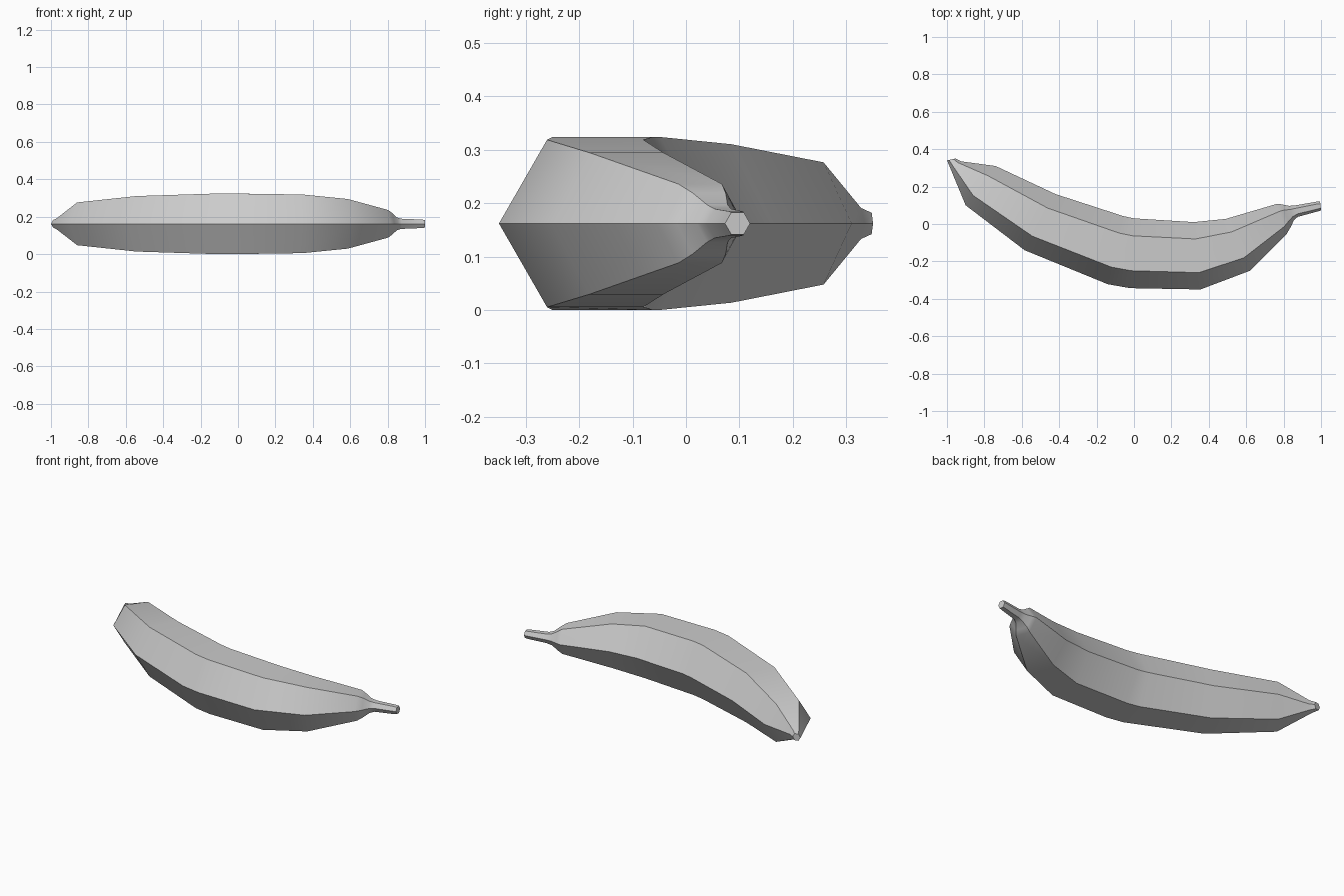
import bpy, bmesh, math
from mathutils import Vector

if "Cube" in bpy.data.objects:
    bpy.data.objects.remove(bpy.data.objects["Cube"])

# Each ring: outer (convex side) x, y and inner (concave side) x, y
rings = [
    (-1.0, 0.34, -0.955, 0.35), (-0.985, 0.305, -0.925, 0.335),
    (-0.90, 0.10, -0.74, 0.31), (-0.585, -0.14, -0.42, 0.16),
    (-0.14, -0.322, -0.06, 0.043), (-0.02, -0.343, 0.0, 0.03),
    (0.355, -0.35, 0.32, 0.01), (0.62, -0.25, 0.49, 0.027),
    (0.815, -0.055, 0.765, 0.108), (0.837, -0.018, 0.79, 0.105),
    (0.855, 0.02, 0.83, 0.097), (0.875, 0.038, 0.865, 0.1),
    (0.985, 0.068, 0.98, 0.12), (1.0, 0.073, 0.995, 0.12),
]
SIDES = 6
MID_Z = 0.162

# Hexagonal banana body, lofted from dark tip to stem
bm = bmesh.new()
loops = []
for ox, oy, ix, iy in rings:
    outer, inner = Vector((ox, oy, MID_Z)), Vector((ix, iy, MID_Z))
    centre, arm = (outer + inner) / 2, (outer - inner) / 2
    loops.append([bm.verts.new(centre + arm * math.cos(a) + Vector((0, 0, arm.length * math.sin(a))))
                  for a in (math.tau * k / SIDES for k in range(SIDES))])
for a, b in zip(loops, loops[1:]):
    for k in range(SIDES):
        n = (k + 1) % SIDES
        bm.faces.new((a[k], a[n], b[n], b[k]))
bm.faces.new(loops[0])
bm.faces.new(loops[-1])
bmesh.ops.recalc_face_normals(bm, faces=bm.faces)

mesh = bpy.data.meshes.new("banana")
bm.to_mesh(mesh)
bm.free()
banana = bpy.data.objects.new("banana", mesh)
bpy.context.collection.objects.link(banana)

# Smooth along the length, crisp ridges between the six sides
bpy.context.view_layer.objects.active = banana
banana.select_set(True)
bpy.ops.object.shade_smooth_by_angle(angle=math.radians(42))
